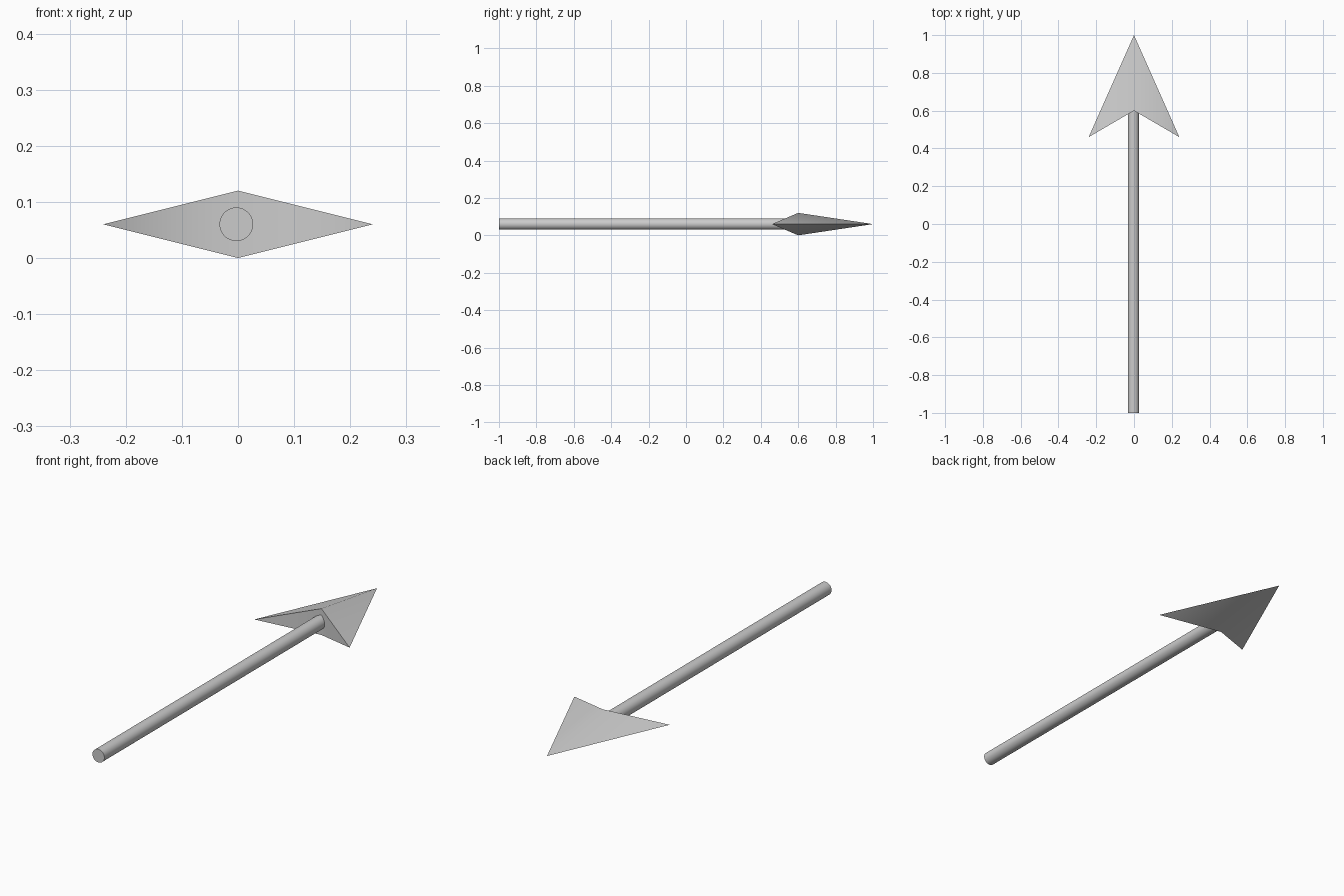
import bpy, bmesh
from math import radians

if "Cube" in bpy.data.objects:
    bpy.data.objects.remove(bpy.data.objects["Cube"])

MID_Z = 0.06


def smooth(obj, angle):
    bpy.ops.object.select_all(action='DESELECT')
    obj.select_set(True)
    bpy.context.view_layer.objects.active = obj
    bpy.ops.object.shade_smooth_by_angle(angle=radians(angle))


# Shaft: thin round rod along y, very slightly off centre
start, end = -1.0, 0.6
bpy.ops.mesh.primitive_cylinder_add(
    vertices=32, radius=0.03, depth=end - start,
    location=(-0.003, (start + end) / 2, MID_Z), rotation=(radians(90), 0, 0))
shaft = bpy.context.object
shaft.name = "shaft"
smooth(shaft, 40)

# Head: swept-back diamond section running to a point
mesh = bpy.data.meshes.new("arrow_head")
bm = bmesh.new()
tip = bm.verts.new((0, 1.0, MID_Z))
ridges = [bm.verts.new((0, 0.6, z)) for z in (0.12, 0.0)]
barbs = [bm.verts.new((x, 0.46, MID_Z)) for x in (-0.24, 0.24)]
for barb in barbs:
    bm.faces.new((barb, *ridges))            # notched back
    for ridge in ridges:
        bm.faces.new((tip, barb, ridge))     # sloping blade
bmesh.ops.recalc_face_normals(bm, faces=bm.faces)
bm.to_mesh(mesh)
bm.free()
head = bpy.data.objects.new("arrow_head", mesh)
bpy.context.collection.objects.link(head)
smooth(head, 65)
